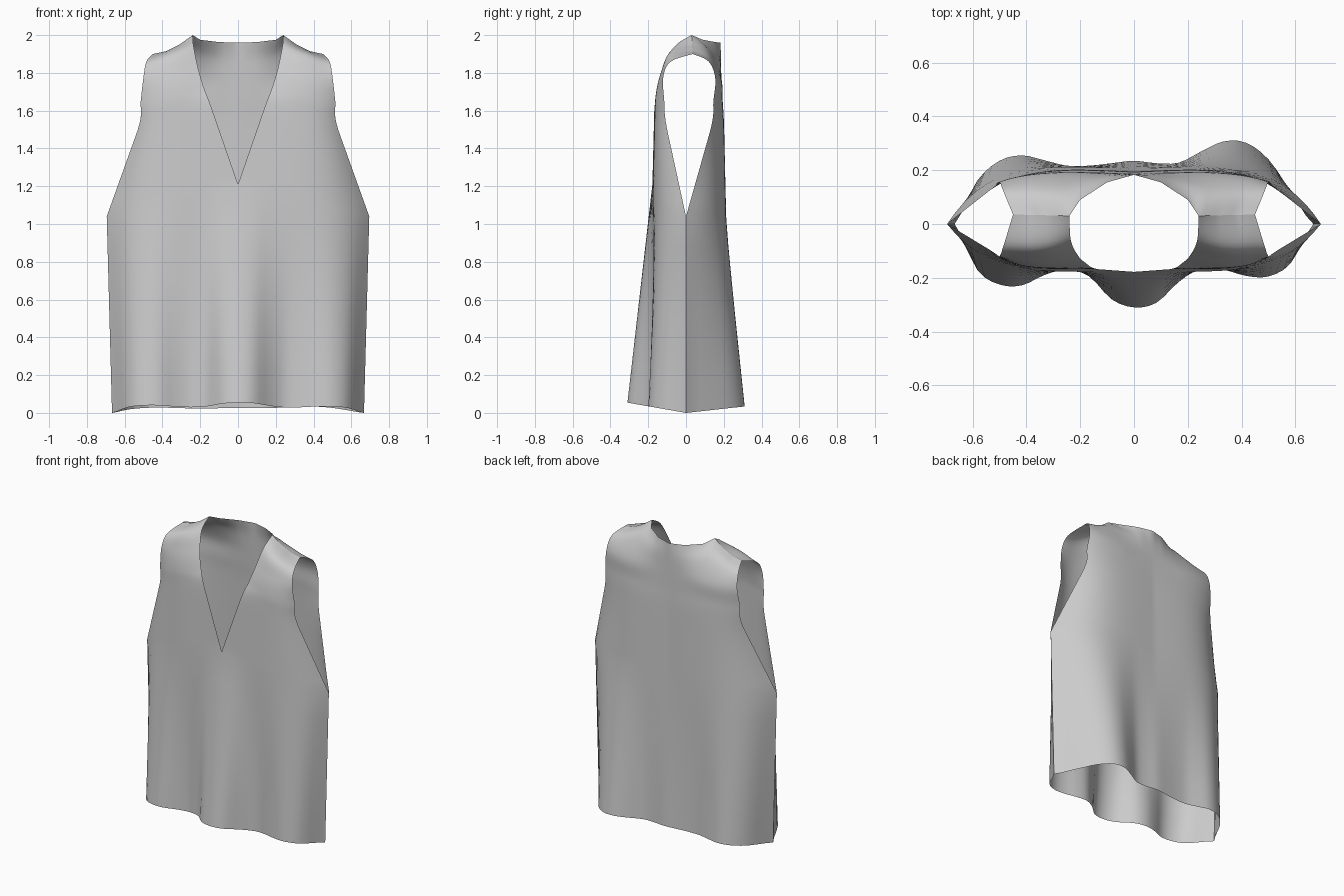
import bpy, bmesh
from math import sin, pi
from mathutils import Vector

cube = bpy.data.objects.get("Cube")
if cube:
    bpy.data.objects.remove(cube, do_unlink=True)

COLS, STEPS = 24, 6

fabric = bpy.data.materials.new("grey_fabric")
fabric.use_nodes = True
fabric.diffuse_color = (0.6, 0.6, 0.6, 1)
fabric.node_tree.nodes["Principled BSDF"].inputs["Base Color"].default_value = (0.6, 0.6, 0.6, 1)


def curve(a, b, c, d, t):
    """Smooth interpolation from b to c."""
    return b + (c - a) * (t / 2) + (a * 2 - b * 5 + c * 4 - d) * (t * t / 2) \
        + (b * 3 - a - c * 3 + d) * (t ** 3 / 2)


def sample(values, t, smooth=True):
    """Value at t (0 to 1) along evenly spaced values."""
    n = len(values) - 1
    i = min(int(t * n), n - 1)
    f = t * n - i
    b, c = values[i], values[i + 1]
    if not smooth:
        return b + (c - b) * f
    return curve(values[max(i - 1, 0)], b, c, values[min(i + 2, n)], f)


def hem(depths, rise):
    """Wavy bottom edge, lifted where it swings away from the body."""
    def row(t, side):
        y = sample(depths, (1 + side * t) / 2)
        return Vector((0.667 * side * t, y, rise * abs(y)))
    return row


def rail(inner, outer, bulge=0.0):
    """Row from the middle or neck edge out to the side or armhole edge."""
    a, b = Vector(inner), Vector(outer)

    def row(t, side):
        p = a.lerp(b, t)
        p.y = a.y + (b.y - a.y) * t ** 5 + bulge * sin(pi * t)
        p.x *= side
        return p
    return row


def path(points):
    """Row through given points."""
    pts = [Vector(p) for p in points]

    def row(t, side):
        p = sample(pts, t, False)
        p.x *= side
        return p
    return row


# Shoulder seam shared by both panels
shoulder = [(0.24, 0.03, 2.0), (0.31, 0.032, 1.95), (0.38, 0.034, 1.915), (0.45, 0.035, 1.9)]

# Front panel with the V neck
front_rows = [
    hem([0, -.17, -.225, -.228, -.19, -.17, -.195, -.28, -.31,
         -.293, -.215, -.165, -.17, -.193, -.195, -.145, 0], 0.175),
    rail((0, -.178, 1.21), (.695, 0, 1.04)),
    rail((.135, -.168, 1.6), (.53, -.10, 1.5)),
    rail((.18, -.145, 1.72), (.515, -.115, 1.65), -.015),
    rail((.21, -.115, 1.82), (.5, -.12, 1.78), -.018),
    rail((.235, -.06, 1.94), (.485, -.08, 1.86), -.025),
    path(shoulder),
]

# Back panel with the shallow round neck
back_rows = [
    hem([0, .16, .235, .255, .237, .217, .217, .226, .235,
         .226, .228, .27, .307, .302, .24, .12, 0], 0.11),
    rail((0, .205, 1.04), (.695, 0, 1.04), .01),
    rail((0, .195, 1.5), (.53, .13, 1.5), .008),
    rail((0, .19, 1.65), (.515, .145, 1.65), .005),
    rail((0, .187, 1.78), (.5, .155, 1.77)),
    path([(0, .185, 1.88), (.09, .178, 1.88), (.18, .155, 1.89), (.26, .125, 1.915),
          (.33, .12, 1.9), (.41, .12, 1.875), (.485, .12, 1.86)]),
    path([(0, .183, 1.96), (.1, .155, 1.963), (.2, .09, 1.975)] + shoulder),
]

bm = bmesh.new()


def half_panel(rows, side, back):
    """Loft one half panel upward through its rows."""
    grid = []
    last = len(rows) - 1
    for k in range(last * STEPS + 1):
        i = min(k // STEPS, last - 1)
        f = k / STEPS - i
        line = []
        for c in range(COLS + 1):
            p = [rows[min(max(j, 0), last)](c / COLS, side) for j in range(i - 1, i + 3)]
            q = p[1].lerp(p[2], f) if i < 2 else curve(*p, f)
            line.append(bm.verts.new(q))
        grid.append(line)
    for low, high in zip(grid, grid[1:]):
        for c in range(COLS):
            quad = [low[c], low[c + 1], high[c + 1], high[c]]
            if (side < 0) != back:
                quad.reverse()
            bm.faces.new(quad)


for rows, back in ((front_rows, False), (back_rows, True)):
    for side in (1, -1):
        half_panel(rows, side, back)

# Sew the side, shoulder and middle seams together
bmesh.ops.remove_doubles(bm, verts=bm.verts[:], dist=0.0005)
mesh = bpy.data.meshes.new("sleeveless_top")
bm.to_mesh(mesh)
bm.free()
mesh.materials.append(fabric)
top = bpy.data.objects.new("sleeveless_top", mesh)
bpy.context.collection.objects.link(top)
bpy.context.view_layer.objects.active = top
top.select_set(True)
bpy.ops.object.shade_smooth_by_angle(angle=0.8)
